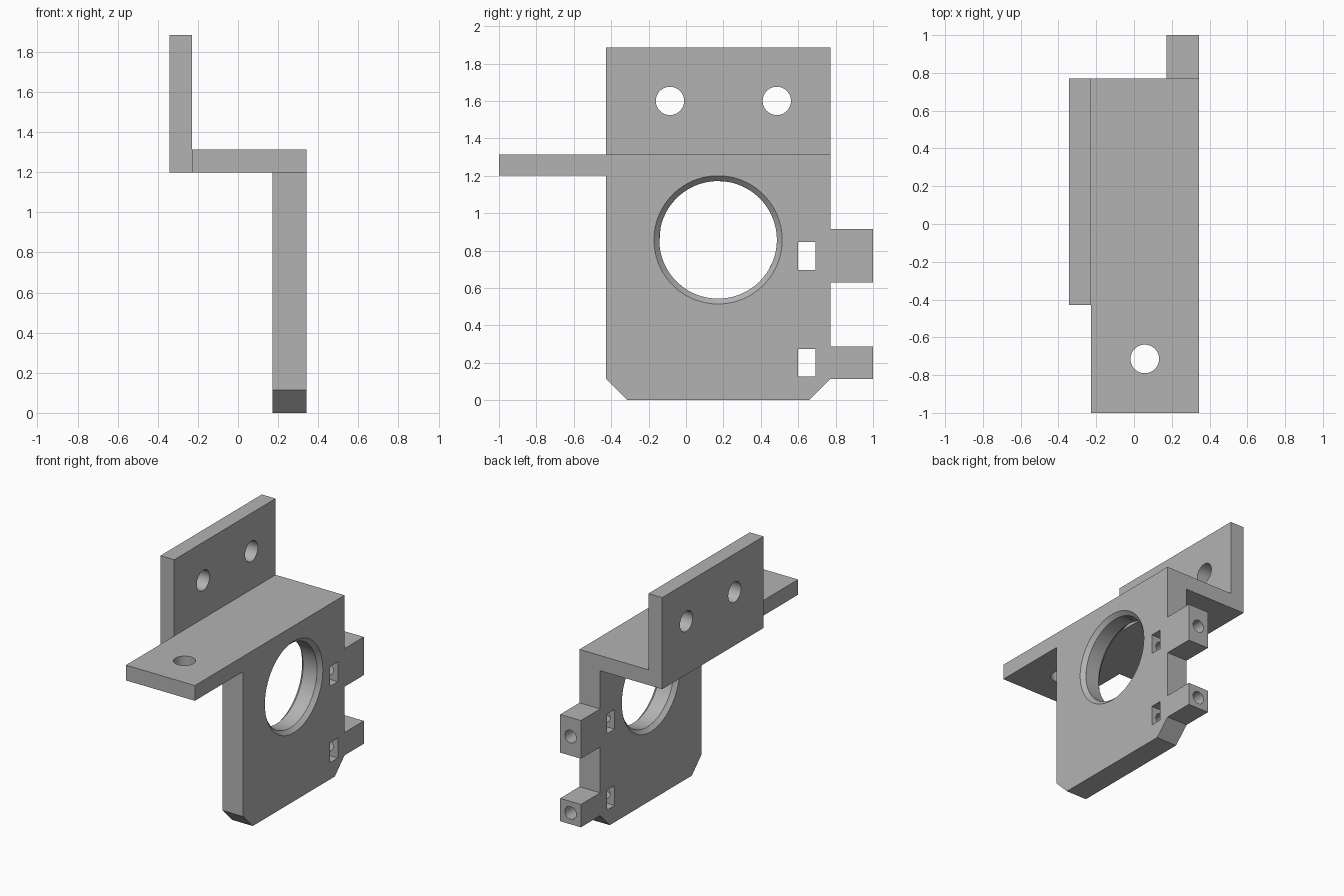
import bpy, bmesh, math
from mathutils import Matrix, Vector

U = 2 / 70  # one design unit (70 units along the longest side)

cube = bpy.data.objects.get("Cube")
if cube:
    bpy.data.objects.remove(cube, do_unlink=True)

grey = bpy.data.materials.new("plain grey")
grey.use_nodes = True
colour = (0.45, 0.45, 0.45, 1)
grey.diffuse_color = colour
grey.node_tree.nodes["Principled BSDF"].inputs["Base Color"].default_value = colour


def finish(name, bm):
    bmesh.ops.recalc_face_normals(bm, faces=bm.faces)
    bmesh.ops.scale(bm, vec=(U, U, U), verts=bm.verts)
    mesh = bpy.data.meshes.new(name)
    bm.to_mesh(mesh)
    bm.free()
    mesh.materials.append(grey)
    obj = bpy.data.objects.new(name, mesh)
    bpy.context.collection.objects.link(obj)
    return obj


def slab(name, outline, x0, x1):
    """Extrude a (y, z) outline from x0 to x1."""
    bm = bmesh.new()
    face = bm.faces.new([bm.verts.new((x0, y, z)) for y, z in outline])
    new = bmesh.ops.extrude_face_region(bm, geom=[face])["geom"]
    bmesh.ops.translate(bm, vec=(x1 - x0, 0, 0),
                        verts=[v for v in new if isinstance(v, bmesh.types.BMVert)])
    return finish(name, bm)


def box(name, x, y, z):
    return slab(name, [(y[0], z[0]), (y[1], z[0]), (y[1], z[1]), (y[0], z[1])], *x)


def rod(name, start, end, r1, r2=None, sides=48):
    """Cylinder or cone between two points."""
    a, b = Vector(start), Vector(end)
    bm = bmesh.new()
    turn = (b - a).to_track_quat("Z", "Y").to_matrix().to_4x4()
    bmesh.ops.create_cone(bm, cap_ends=True, segments=sides, radius1=r1,
                          radius2=r1 if r2 is None else r2, depth=(b - a).length,
                          matrix=Matrix.Translation((a + b) / 2) @ turn)
    return finish(name, bm)


# Bearing plate with chamfered feet and two clamp tabs
bracket = slab("motor_bracket", [
    (-11, 0), (23, 0), (27, 4), (35, 4), (35, 10), (27, 10), (27, 22),
    (35, 22), (35, 32), (27, 32), (27, 46), (-15, 46), (-15, 4)], 6, 12)

# Shelf and upright flange
joined = [box("shelf", (-8, 12), (-35, 27), (42, 46)),
          box("upper_flange", (-12, -8), (-15, 27), (42, 66))]

# Large bore, chamfered on both faces
cutters = [rod("bore", (4, 6, 30), (14, 6, 30), 11, sides=96)]
for face, side in ((12, 1), (6, -1)):
    cutters.append(rod("bore_chamfer", (face + side, 6, 30), (face - side, 6, 30),
                       13, 11, sides=96))

# Mounting holes in flange and shelf
for y in (-3, 17):
    cutters.append(rod("flange_hole", (-14, y, 56), (-6, y, 56), 2.65))
cutters.append(rod("shelf_hole", (2, -25, 40), (2, -25, 48), 2.65))

# Nut slots and the screw holes that run through the tabs into them
for z in (7, 27):
    cutters.append(box("nut_slot", (4, 14), (21, 24.2), (z - 2.6, z + 2.6)))
    cutters.append(rod("screw_hole", (9, 18, z), (9, 37, z), 1.65, sides=32))

for part, operation in [(p, "UNION") for p in joined] + [(c, "DIFFERENCE") for c in cutters]:
    mod = bracket.modifiers.new(part.name, "BOOLEAN")
    mod.operation = operation
    mod.solver = "EXACT"
    mod.object = part

# Bake the booleans and drop the helpers
bpy.context.view_layer.update()
result = bpy.data.meshes.new_from_object(
    bracket.evaluated_get(bpy.context.evaluated_depsgraph_get()))
bracket.modifiers.clear()
bracket.data = result
for part in joined + cutters:
    bpy.data.objects.remove(part, do_unlink=True)
result.materials.clear()
result.materials.append(grey)
for poly in result.polygons:
    poly.material_index = 0

bpy.ops.object.select_all(action="DESELECT")
bracket.select_set(True)
bpy.context.view_layer.objects.active = bracket
bpy.ops.object.shade_smooth_by_angle(angle=math.radians(30))
